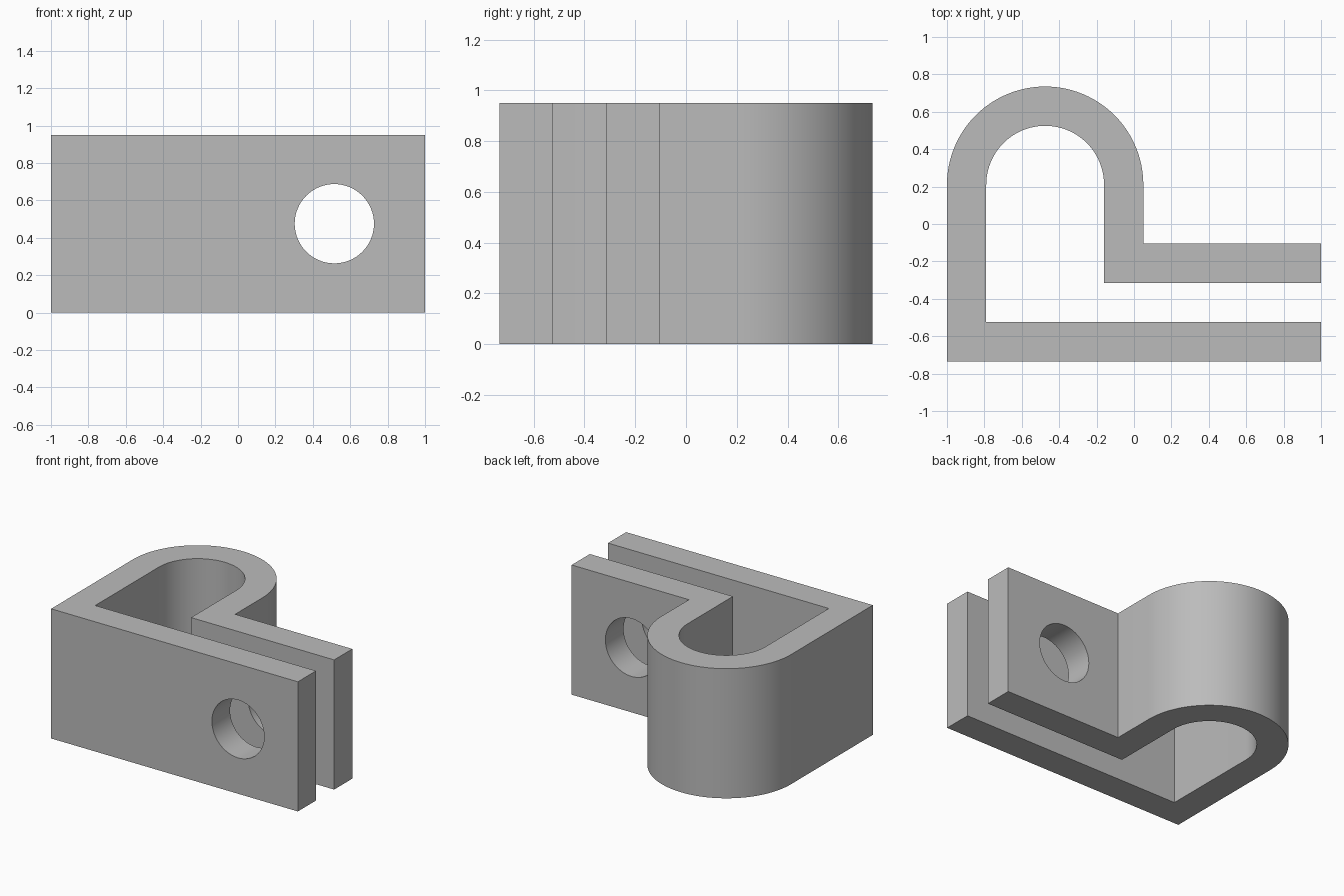
import bpy
import bmesh
from math import pi, cos, sin

if "Cube" in bpy.data.objects:
    bpy.data.objects.remove(bpy.data.objects["Cube"])

HEIGHT, WALL = 0.95, 0.21
ARC_X, ARC_Y, OUTER = -0.475, 0.21, 0.525
INNER = OUTER - WALL
FRONT = -0.735


def arc(radius, start, end, steps=48):
    angles = [start + (end - start) * i / steps for i in range(steps + 1)]
    return [(ARC_X + radius * cos(a), ARC_Y + radius * sin(a)) for a in angles]


# Clamp outline: front plate, loop inside, rear tab, loop outside
inner_left, inner_right = ARC_X - INNER, ARC_X + INNER
outline = [(-1, FRONT), (1, FRONT), (1, FRONT + WALL), (inner_left, FRONT + WALL)]
outline += arc(INNER, pi, 0)
outline += [(inner_right, FRONT + 2 * WALL), (1, FRONT + 2 * WALL),
            (1, FRONT + 3 * WALL), (ARC_X + OUTER, FRONT + 3 * WALL)]
outline += arc(OUTER, 0, pi)

# Extrude the outline upward
bm = bmesh.new()
base = bm.faces.new([bm.verts.new((x, y, 0)) for x, y in outline])
top = bmesh.ops.extrude_face_region(bm, geom=[base], use_keep_orig=True)["geom"]
bmesh.ops.translate(bm, vec=(0, 0, HEIGHT),
                    verts=[v for v in top if isinstance(v, bmesh.types.BMVert)])
bmesh.ops.recalc_face_normals(bm, faces=bm.faces)
mesh = bpy.data.meshes.new("pipe_clamp")
bm.to_mesh(mesh)
bm.free()
clamp = bpy.data.objects.new("pipe_clamp", mesh)
bpy.context.collection.objects.link(clamp)

# Grey metal
grey = bpy.data.materials.new("grey_metal")
grey.use_nodes = True
grey.diffuse_color = (0.5, 0.5, 0.5, 1)
grey.node_tree.nodes["Principled BSDF"].inputs["Base Color"].default_value = (0.5, 0.5, 0.5, 1)
mesh.materials.append(grey)

# Bolt hole through both plates
bpy.ops.mesh.primitive_cylinder_add(vertices=64, radius=0.212, depth=1.2,
                                    location=(0.515, -0.42, HEIGHT / 2),
                                    rotation=(pi / 2, 0, 0))
cutter = bpy.context.object
cutter.name = "bolt_hole_cutter"
cutter.data.materials.append(grey)
cut = clamp.modifiers.new("bolt_hole", "BOOLEAN")
cut.operation, cut.solver, cut.object = "DIFFERENCE", "EXACT", cutter

# Apply the cut, drop the cutter and smooth the curved walls
bpy.ops.object.select_all(action="DESELECT")
clamp.select_set(True)
bpy.context.view_layer.objects.active = clamp
bpy.ops.object.modifier_apply(modifier=cut.name)
bpy.data.objects.remove(cutter)
bpy.ops.object.shade_smooth_by_angle(angle=pi / 6)
